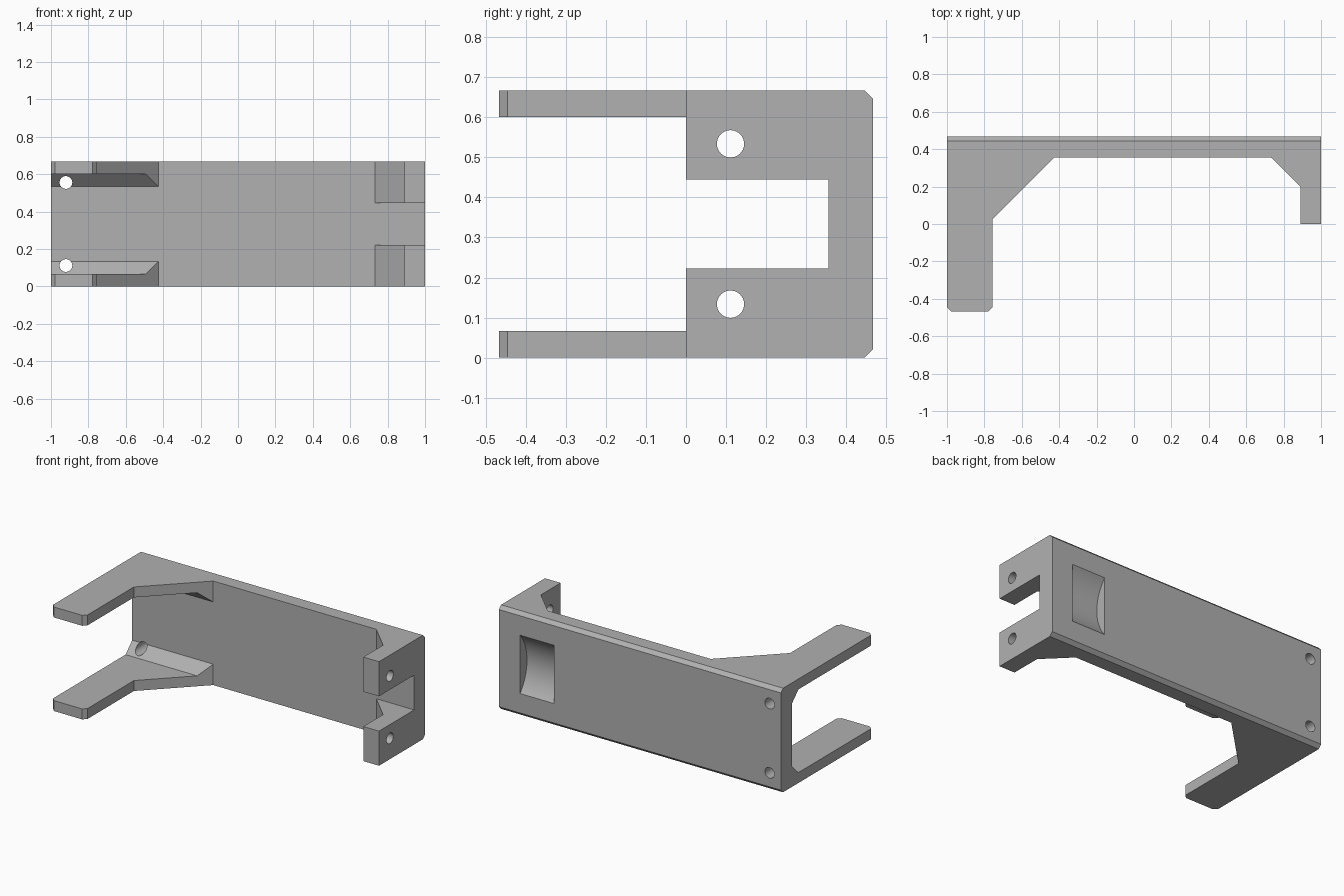
import bpy
import bmesh
import math
from mathutils import Vector

cube = bpy.data.objects.get("Cube")
if cube:
    bpy.data.objects.remove(cube, do_unlink=True)

grey = bpy.data.materials.new("plain grey")
grey.use_nodes = True
grey.diffuse_color = (0.44, 0.44, 0.44, 1)
grey.node_tree.nodes["Principled BSDF"].inputs["Base Color"].default_value = grey.diffuse_color

HEIGHT = 0.667
MID = HEIGHT / 2
BACK, INNER = 0.467, 0.356   # rear and inner faces of the back plate


def prism(name, outline, axis, lo, hi):
    """Extrude a 2D outline along x (outline in y, z), y (x, z) or z (x, y)."""
    place = {"x": lambda a, b, d: (d, a, b),
             "y": lambda a, b, d: (a, d, b),
             "z": lambda a, b, d: (a, b, d)}[axis]
    bm = bmesh.new()
    face = bm.faces.new([bm.verts.new(place(a, b, lo)) for a, b in outline])
    new = bmesh.ops.extrude_face_region(bm, geom=[face])["geom"]
    bmesh.ops.translate(bm, verts=[v for v in new if isinstance(v, bmesh.types.BMVert)],
                        vec=Vector(place(0, 0, hi - lo)))
    bmesh.ops.recalc_face_normals(bm, faces=bm.faces)
    mesh = bpy.data.meshes.new(name)
    bm.to_mesh(mesh)
    bm.free()
    mesh.materials.append(grey)
    obj = bpy.data.objects.new(name, mesh)
    bpy.context.collection.objects.link(obj)
    return obj


def circle(a, b, radius, count=40):
    return [(a + radius * math.cos(math.tau * i / count),
             b + radius * math.sin(math.tau * i / count)) for i in range(count)]


def rect(a0, a1, b0, b1):
    return [(a0, b0), (a1, b0), (a1, b1), (a0, b1)]


def carve(target, tool, operation="DIFFERENCE"):
    mod = target.modifiers.new(tool.name, "BOOLEAN")
    mod.operation, mod.solver, mod.object = operation, "EXACT", tool
    bpy.context.view_layer.objects.active = target
    bpy.ops.object.modifier_apply(modifier=mod.name)
    bpy.data.objects.remove(tool, do_unlink=True)


# Bracket plan: long arm, braced back plate, short lug
plan = [(-1, BACK + 0.1), (-1, -0.445), (-0.978, -BACK), (-0.778, -BACK), (-0.756, -0.445),
        (-0.756, 0.025), (-0.425, INNER), (0.732, INNER), (0.889, 0.2), (0.889, 0),
        (1, 0), (1, BACK + 0.1)]
bracket = prism("bracket", plan, "z", -0.1, HEIGHT + 0.1)

# Trim to height, with bevelled rear edges
c = 0.022
envelope = [(-1, 0), (BACK - c, 0), (BACK, c), (BACK, HEIGHT - c), (BACK - c, HEIGHT), (-1, HEIGHT)]
carve(bracket, prism("envelope", envelope, "x", -1.2, 1.2), "INTERSECT")

# Gap between the two arms, leaving sloped fillets at the plate
t, f = 0.067, 0.067
gap = [(-1, t), (INNER - f, t), (INNER, t + f), (INNER, HEIGHT - t - f),
       (INNER - f, HEIGHT - t), (-1, HEIGHT - t)]
carve(bracket, prism("arm_gap", gap, "x", -1.2, -0.4))

# Notch that splits the lug in two
carve(bracket, prism("lug_notch", rect(-0.2, INNER, 0.222, 0.445), "x", 0.65, 1.2))

# Mirrored pairs of screw holes in the lugs and in the plate
for side in (-1, 1):
    carve(bracket, prism("lug_hole", circle(0.111, MID + side * 0.2, 0.034), "x", 0.8, 1.2))
    carve(bracket, prism("plate_hole", circle(-0.92, MID + side * 0.222, 0.034), "y", 0, 0.7))

# Curved finger recess in the rear face
radius, depth = 0.285, 0.07
carve(bracket, prism("recess", circle(BACK - depth + radius, MID, radius, 96), "x", 0.61, 0.85))

# Smooth the round walls and keep the edges sharp
bpy.ops.object.select_all(action="DESELECT")
bracket.select_set(True)
bpy.context.view_layer.objects.active = bracket
bpy.ops.object.shade_smooth_by_angle(angle=math.radians(30))
